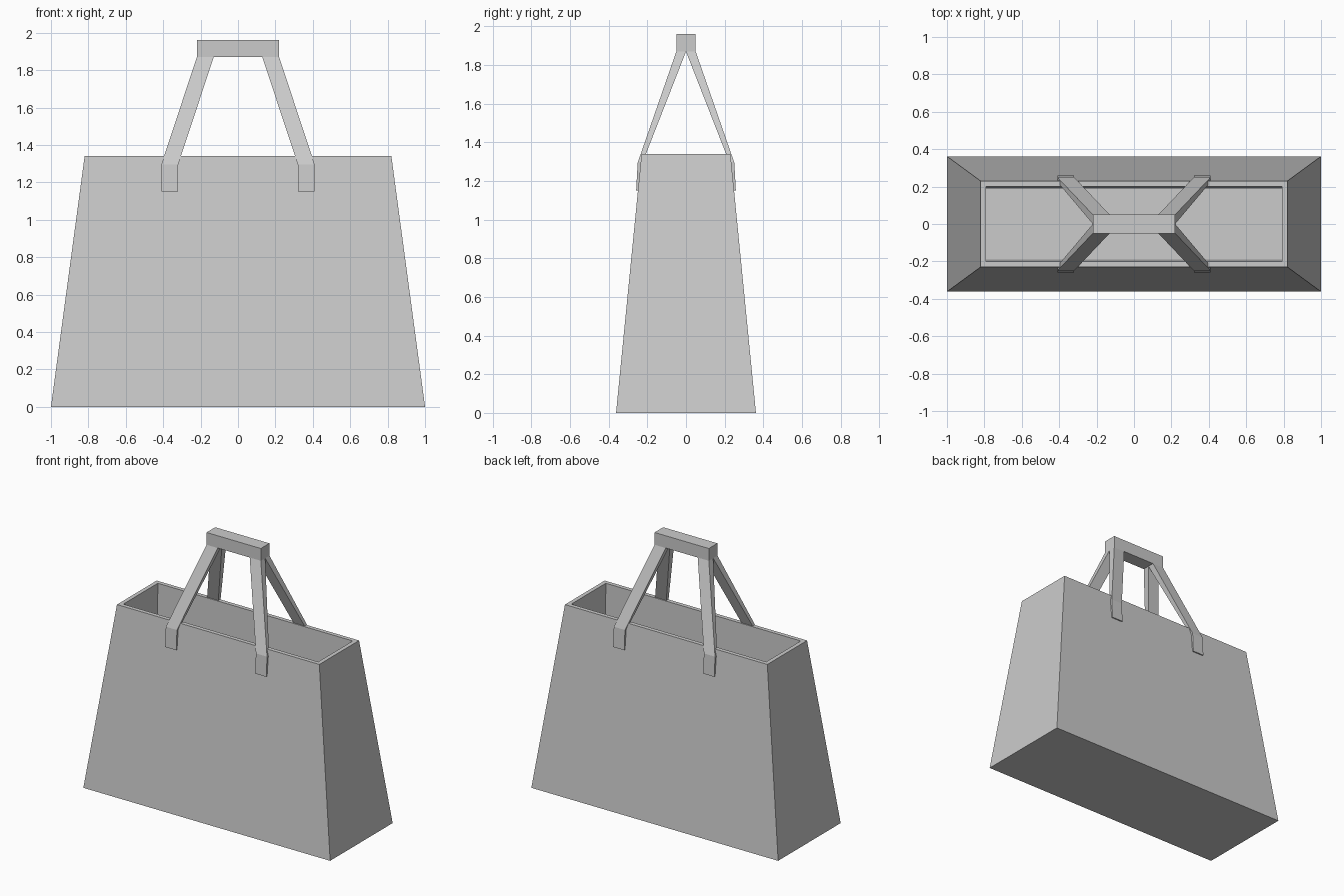
import bpy, bmesh

if "Cube" in bpy.data.objects:
    bpy.data.objects.remove(bpy.data.objects["Cube"])


def finish(bm, name):
    bmesh.ops.recalc_face_normals(bm, faces=bm.faces)
    mesh = bpy.data.meshes.new(name)
    bm.to_mesh(mesh)
    bm.free()
    obj = bpy.data.objects.new(name, mesh)
    bpy.context.collection.objects.link(obj)
    return obj


def ring(bm, x0, x1, y0, y1, z):
    return [bm.verts.new((x, y, z)) for x, y in ((x0, y0), (x1, y0), (x1, y1), (x0, y1))]


def bridge(bm, a, b):
    for i in range(4):
        j = (i + 1) % 4
        bm.faces.new((a[i], a[j], b[j], b[i]))


# Bag body: tapered outer shell, flat rim, hollow inside
bm = bmesh.new()
rings = [ring(bm, -x, x, -y, y, z) for x, y, z in (
    (1.0, 0.362, 0), (0.82, 0.23, 1.34), (0.79, 0.2, 1.34), (0.79, 0.19, 0.03))]
for a, b in zip(rings, rings[1:]):
    bridge(bm, a, b)
bm.faces.new(rings[0])
bm.faces.new(rings[-1])
finish(bm, "bag_body")

# Handle: one quarter (strap leg plus part of grip bar), mirrored in x and y
bm = bmesh.new()
legs = [ring(bm, *r) for r in (
    (0.32, 0.41, 0.243, 0.258, 1.15),
    (0.32, 0.41, 0.225, 0.25, 1.295),
    (0.13, 0.22, 0.0, 0.05, 1.87))]
bm.faces.new(legs[0])
for a, b in zip(legs, legs[1:]):
    bridge(bm, a, b)
in0, out0, out1, in1 = legs[-1]
t_in0, t_out0, t_out1, t_in1 = ring(bm, 0.13, 0.22, 0.0, 0.05, 1.96)
mid0, mid1 = [bm.verts.new((0, y, 1.87)) for y in (0, 0.05)]
t_mid0, t_mid1 = [bm.verts.new((0, y, 1.96)) for y in (0, 0.05)]
for f in ((out0, out1, t_out1, t_out0), (out1, in1, t_in1, t_out1),
          (in1, mid1, t_mid1, t_in1), (t_in0, t_out0, t_out1, t_in1),
          (t_mid0, t_in0, t_in1, t_mid1), (mid0, mid1, in1, in0)):
    bm.faces.new(f)
handle = finish(bm, "handle")
mirror = handle.modifiers.new("mirror", 'MIRROR')
mirror.use_axis = (True, True, False)
